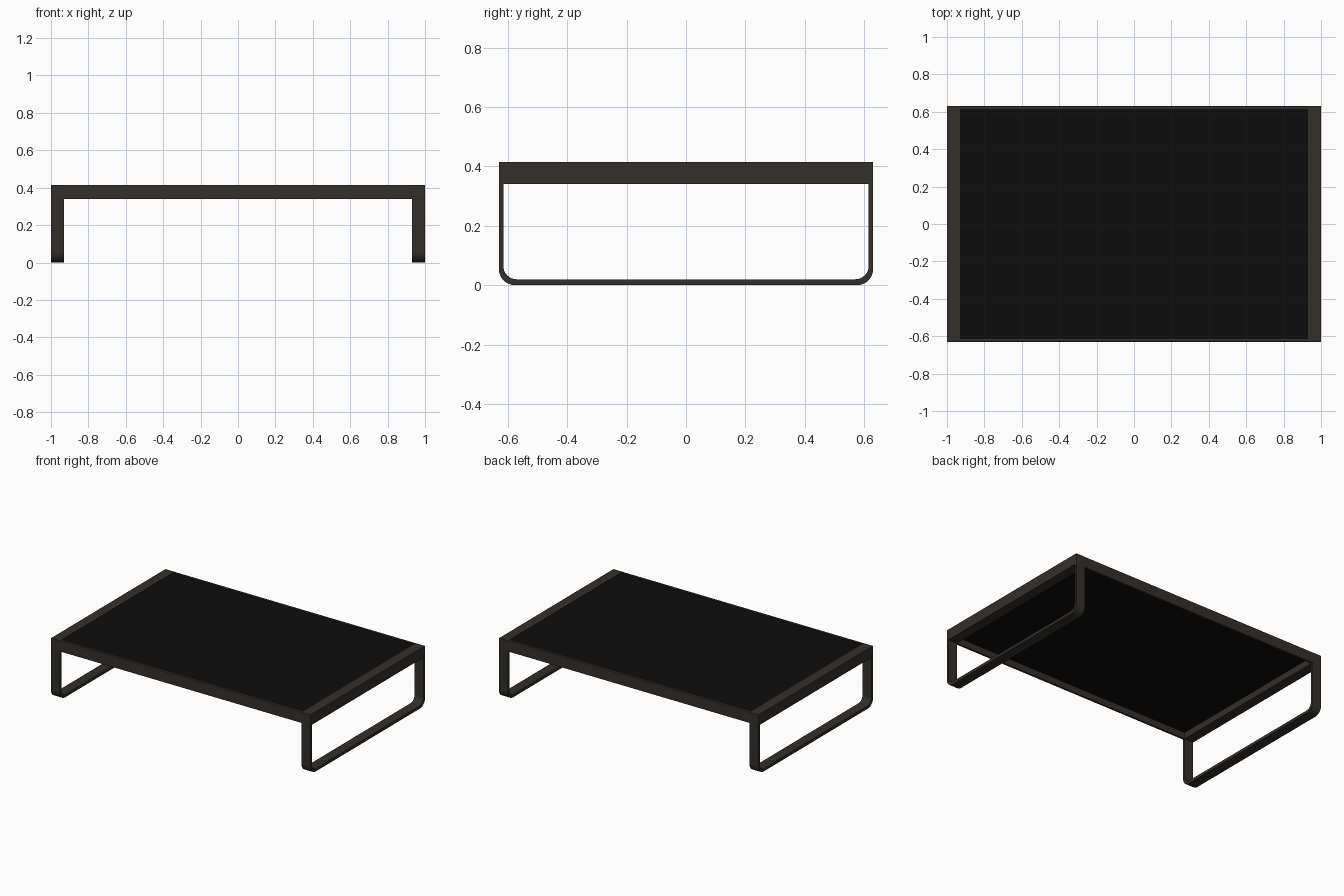
import bpy, bmesh, math

if "Cube" in bpy.data.objects:
    bpy.data.objects.remove(bpy.data.objects["Cube"])


def material(name, rgb):
    m = bpy.data.materials.new(name)
    m.diffuse_color = (*rgb, 1)
    m.use_nodes = True
    m.node_tree.nodes["Principled BSDF"].inputs["Base Color"].default_value = m.diffuse_color
    return m


FRAME = material("dark_frame", (0.033, 0.029, 0.024))
PANEL = material("black_panel", (0.004, 0.004, 0.004))

HX, HY, H = 1.0, 0.63, 0.415      # half length, half depth, height
RAIL_W, RAIL_Z = 0.07, 0.34       # end rail width and underside
WALL, FOOT = 0.015, 0.02          # strap thickness: uprights, base


def finish(name, bm, mat):
    bmesh.ops.recalc_face_normals(bm, faces=bm.faces)
    me = bpy.data.meshes.new(name)
    bm.to_mesh(me)
    bm.free()
    me.materials.append(mat)
    ob = bpy.data.objects.new(name, me)
    bpy.context.collection.objects.link(ob)
    return ob


def box(name, x0, x1, y0, y1, z0, z1, mat, bevel=0.0):
    bm = bmesh.new()
    bmesh.ops.create_cube(bm, size=1)
    for v in bm.verts:
        v.co = ((x0 + x1) / 2 + v.co.x * (x1 - x0),
                (y0 + y1) / 2 + v.co.y * (y1 - y0),
                (z0 + z1) / 2 + v.co.z * (z1 - z0))
    ob = finish(name, bm, mat)
    if bevel:
        mod = ob.modifiers.new("soft_edges", 'BEVEL')
        mod.width, mod.segments = bevel, 2
    return ob


def u_path(hy, z_low, r, n=8):
    """U-shaped line in the YZ plane with rounded lower corners."""
    pts = [(-hy, RAIL_Z)]
    for cy, start in ((-hy + r, math.pi), (hy - r, 1.5 * math.pi)):
        for i in range(n + 1):
            a = start + i / n * math.pi / 2
            pts.append((cy + r * math.cos(a), z_low + r + r * math.sin(a)))
    return pts + [(hy, RAIL_Z)]


def leg_loop(name, x0, x1):
    bm = bmesh.new()
    outer, inner = u_path(HY, 0, 0.055), u_path(HY - WALL, FOOT, 0.045)
    rings = [[bm.verts.new((x, *p)) for x, p in
              ((x0, o), (x1, o), (x1, i), (x0, i))]
             for o, i in zip(outer, inner)]
    for a, b in zip(rings, rings[1:]):
        for k in range(4):
            bm.faces.new((a[k], a[(k + 1) % 4], b[(k + 1) % 4], b[k]))
    bm.faces.new(rings[0])
    bm.faces.new(rings[-1])
    ob = finish(name, bm, FRAME)
    bpy.context.view_layer.objects.active = ob
    ob.select_set(True)
    bpy.ops.object.shade_smooth_by_angle(angle=math.radians(35))
    ob.select_set(False)


# End rails with their bent strap legs
for side, s in (("left", -1), ("right", 1)):
    x0, x1 = sorted((s * (HX - RAIL_W), s * HX))
    box(side + "_end_rail", x0, x1, -HY, HY, RAIL_Z, H, FRAME, 0.001)
    leg_loop(side + "_leg_loop", x0, x1)

# Thin long rails at front and back
for side, s in (("front", -1), ("back", 1)):
    y0, y1 = sorted((s * (HY - WALL), s * HY))
    box(side + "_rail", -HX + RAIL_W, HX - RAIL_W, y0, y1, RAIL_Z, H, FRAME, 0.002)

# Table top panel set into the frame
box("top_panel", -HX + RAIL_W, HX - RAIL_W, -HY + WALL, HY - WALL, 0.385, 0.412, PANEL)
